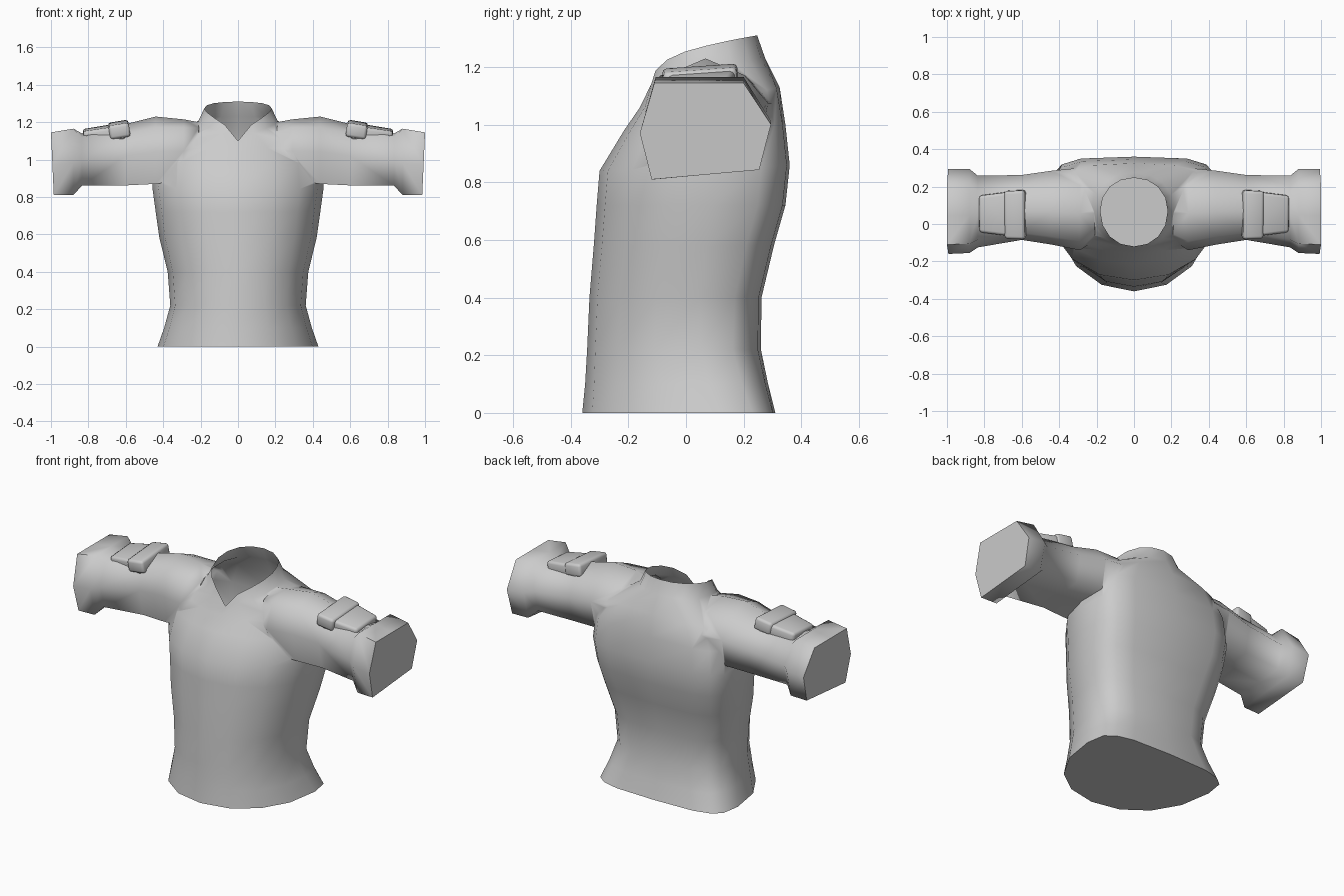
import bpy, bmesh, math
from mathutils import Vector, Matrix

if "Cube" in bpy.data.objects:
    bpy.data.objects.remove(bpy.data.objects["Cube"], do_unlink=True)

GREY = (0.6, 0.6, 0.6, 1)
cloth = bpy.data.materials.new("grey_cloth")
cloth.use_nodes = True
cloth.diffuse_color = GREY
cloth.node_tree.nodes["Principled BSDF"].inputs["Base Color"].default_value = GREY


def add_object(name, bm):
    bmesh.ops.recalc_face_normals(bm, faces=bm.faces)
    mesh = bpy.data.meshes.new(name)
    bm.to_mesh(mesh)
    bm.free()
    mesh.materials.append(cloth)
    obj = bpy.data.objects.new(name, mesh)
    bpy.context.collection.objects.link(obj)
    return obj


def activate(obj):
    bpy.ops.object.select_all(action='DESELECT')
    obj.select_set(True)
    bpy.context.view_layer.objects.active = obj


def smooth(obj):
    activate(obj)
    bpy.ops.object.shade_smooth_by_angle(angle=math.radians(72))


def loft(rings, tip):
    """Skin closed rings; flat cap on the first, fan to a tip on the last."""
    bm = bmesh.new()
    loops = [[bm.verts.new(p) for p in ring] for ring in rings]
    n = len(loops[0])
    top = bm.verts.new(tip)
    for i in range(n):
        j = (i + 1) % n
        for a, b in zip(loops, loops[1:]):
            bm.faces.new((a[i], a[j], b[j], b[i]))
        bm.faces.new((loops[-1][i], loops[-1][j], top))
    bm.faces.new(loops[0])
    return bm


def body_ring(z_front, z_back, width, y_front, y_back, y_mid, square, rise=1.0):
    """Rounded front, squarer back; height climbs from front to back."""
    ring = []
    for i in range(16):
        a = math.tau * i / 16
        s, c = math.sin(a), math.cos(a)
        power = 0.95 if c >= 0 else square
        x = width * math.copysign(abs(s) ** power, s)
        reach = y_front - y_mid if c >= 0 else y_back - y_mid
        t = (1 - c) / 2
        ring.append((x, y_mid + reach * abs(c) ** power,
                     z_front + (z_back - z_front) * t ** rise))
    return ring


# Body with flared hem, waist, chest, shoulders and V-neck collar
BODY = [
    (0, 0, .43, -.36, .31, .12, .55),
    (.1, .1, .395, -.35, .285, .08, .6),
    (.22, .22, .362, -.343, .26, .05, .65),
    (.4, .4, .376, -.335, .262, .05, .6),
    (.58, .58, .42, -.32, .305, .07, .55),
    (.72, .72, .44, -.31, .345, .09, .5),
    (.84, .86, .458, -.30, .36, .1, .5),
    (.98, 1.0, .445, -.215, .345, .1, .5),
    (1.06, 1.13, .39, -.16, .325, .09, .6),
    (1.09, 1.23, .213, -.135, .275, .07, .9, .3),
    (1.10, 1.31, .18, -.12, .247, .07, .95, .27),
]
NECK_CENTRE = Vector((0, .07, 1.15))
shirt = add_object("shirt_body", loft([body_ring(*r) for r in BODY], NECK_CENTRE))

# Sleeve section as fractions of depth and height; None follows the crown
SECTION = [(.11, None), (.45, 1), (.79, None), (1, .57),
           (.91, .1), (.5, .05), (.09, 0), (0, .48)]
# Stations from cuff to shoulder: x, y range, z range, crown corner height
SLEEVE = [
    (1.0, -.16, .295, .81, 1.145, 1),
    (.88, -.155, .295, .81, 1.165, 1),
    (.835, -.125, .258, .86, 1.14, .92),
    (.6, -.085, .262, .862, 1.19, .84),
    (.44, -.11, .285, .87, 1.23, .84),
    (.29, -.14, .30, .89, 1.215, .86),
    (.21, -.09, .25, .95, 1.2, .88),
]


def sleeve_rings():
    rings = []
    for k, (x, y0, y1, z0, z1, crown) in enumerate(SLEEVE):
        ring = []
        for u, v in SECTION:
            v = crown if v is None else v
            lean = .015 * (1 - v) if k == 0 else 0
            ring.append((x - lean, y0 + (y1 - y0) * u, z0 + (z1 - z0) * v))
        rings.append(ring)
    return rings


def pocket_block(size, centre, taper):
    """Soft block leaning down the arm, narrowed at its outer end."""
    bm = bmesh.new()
    bmesh.ops.create_cube(bm, size=1)
    for v in bm.verts:
        if v.co.x > 0:
            v.co.y *= taper
        v.co = Vector(v.co[i] * size[i] for i in range(3))
    bmesh.ops.bevel(bm, geom=bm.edges[:], offset=.015, segments=2,
                    profile=.5, affect='EDGES')
    tilt = Matrix.Rotation(math.radians(9), 4, 'Y') @ Matrix.Rotation(math.radians(4), 4, 'X')
    bmesh.ops.transform(bm, matrix=Matrix.Translation(centre) @ tilt, verts=bm.verts)
    return bm


def mirrored(bm, side):
    for v in bm.verts:
        v.co.x *= side
    return bm


for label, side in (("left", 1), ("right", -1)):
    # Sleeve is merged into the body so the shoulder flows
    sleeve = add_object(label + "_sleeve",
                        mirrored(loft(sleeve_rings(), (.2, .08, 1.08)), side))
    union = shirt.modifiers.new("join_sleeve", 'BOOLEAN')
    union.operation = 'UNION'
    union.solver = 'EXACT'
    union.object = sleeve
    activate(shirt)
    bpy.ops.object.modifier_apply(modifier=union.name)
    bpy.data.objects.remove(sleeve, do_unlink=True)
    # Arm pocket and its overlapping flap
    smooth(add_object(label + "_arm_pocket",
                      mirrored(pocket_block((.22, .25, .075), (.716, .055, 1.137), .78), side)))
    smooth(add_object(label + "_pocket_flap",
                      mirrored(pocket_block((.11, .262, .075), (.635, .05, 1.16), .97), side)))

# Open the collar by removing the fan that closed it
bm = bmesh.new()
bm.from_mesh(shirt.data)
centre = min(bm.verts, key=lambda v: (v.co - NECK_CENTRE).length)
bmesh.ops.delete(bm, geom=[centre], context='VERTS')
bm.to_mesh(shirt.data)
bm.free()
smooth(shirt)
